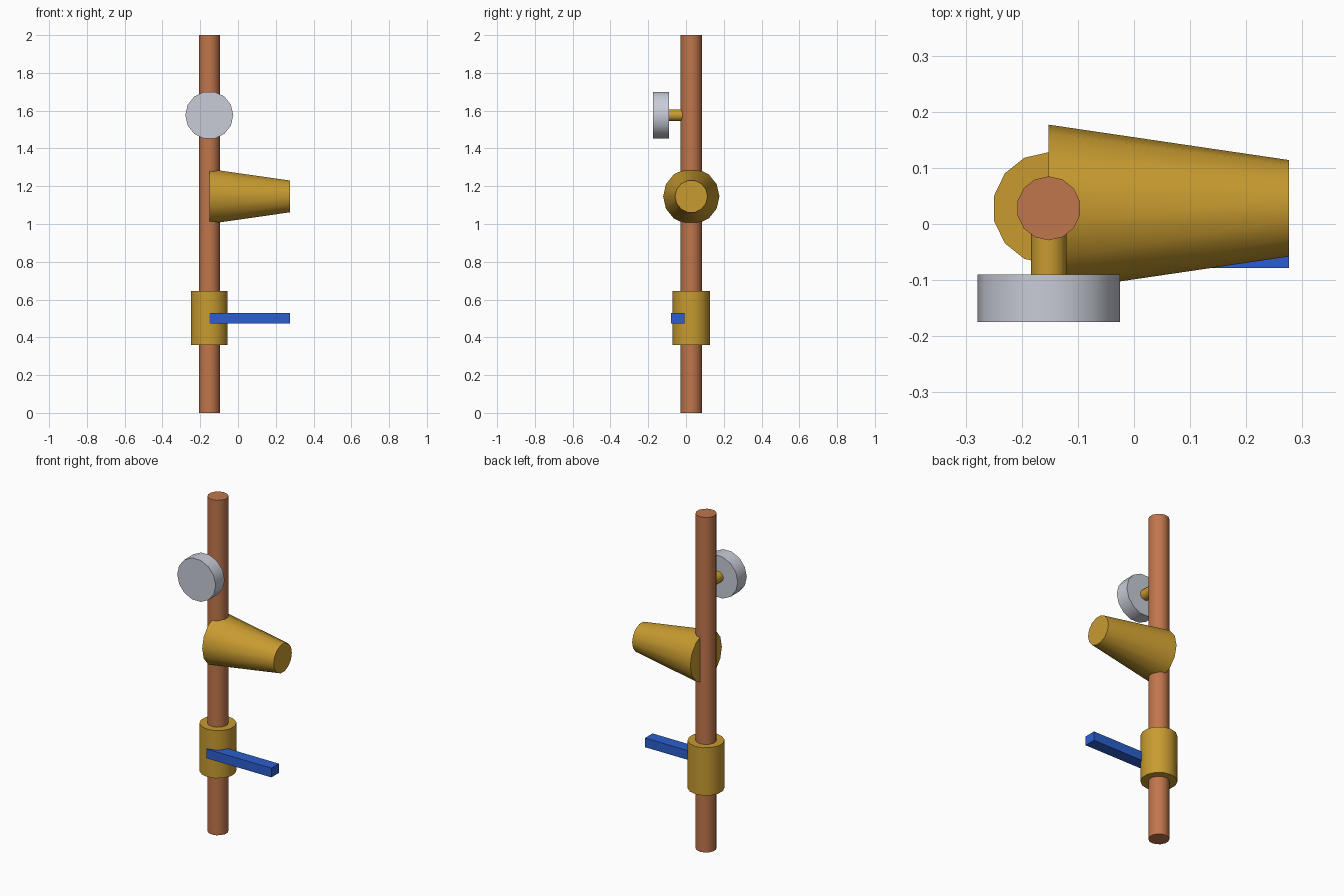
import bpy
from math import pi

cube = bpy.data.objects.get("Cube")
if cube:
    bpy.data.objects.remove(cube, do_unlink=True)


def linear(c):
    c /= 255
    return c / 12.92 if c <= 0.04045 else ((c + 0.055) / 1.055) ** 2.4


def make_material(name, *rgb):
    mat = bpy.data.materials.new(name)
    mat.use_nodes = True
    color = tuple(linear(c) for c in rgb) + (1.0,)
    mat.diffuse_color = color
    mat.node_tree.nodes["Principled BSDF"].inputs["Base Color"].default_value = color
    return mat


copper = make_material("copper", 192, 118, 76)
brass = make_material("brass", 200, 155, 48)
blue = make_material("handle blue", 43, 95, 208)
silver = make_material("gauge silver", 200, 204, 214)

SIDES = 14
PX, PY = -0.152, 0.028          # pipe axis
REACH = 0.276                   # outer end of spout and handle
TURN = {"x": (0, pi / 2, 0), "y": (0, pi / 2, pi / 2), "z": (0, 0, 0)}


def tube(name, axis, start, end, z, r1, r2, mat):
    """Capped cylinder or cone along an axis, on the pipe's centre line."""
    mid = (start + end) / 2
    loc = {"x": (mid, PY, z), "y": (PX, mid, z), "z": (PX, PY, mid)}[axis]
    bpy.ops.mesh.primitive_cone_add(vertices=SIDES, radius1=r1, radius2=r2,
                                    depth=end - start, location=loc,
                                    rotation=TURN[axis])
    obj = bpy.context.object
    obj.name = name
    obj.data.materials.append(mat)
    bpy.ops.object.shade_smooth_by_angle()
    return obj


# Upright pipe and valve body
tube("pipe", "z", 0, 2, 0, 0.057, 0.057, copper)
tube("valve_body", "z", 0.36, 0.645, 0, 0.1, 0.1, brass)

# Tapered side outlet
tube("side_outlet", "x", PX, REACH, 1.146, 0.149, 0.086, brass)

# Pressure gauge on a short stem
tube("gauge_stem", "y", -0.1, PY, 1.576, 0.032, 0.032, brass)
tube("gauge_dial", "y", -0.175, -0.09, 1.576, 0.127, 0.127, silver)

# Lever handle
bpy.ops.mesh.primitive_cube_add(size=1, location=((PX + REACH) / 2, -0.043, 0.502))
handle = bpy.context.object
handle.name = "lever_handle"
handle.scale = (REACH - PX, 0.071, 0.055)
handle.data.materials.append(blue)
